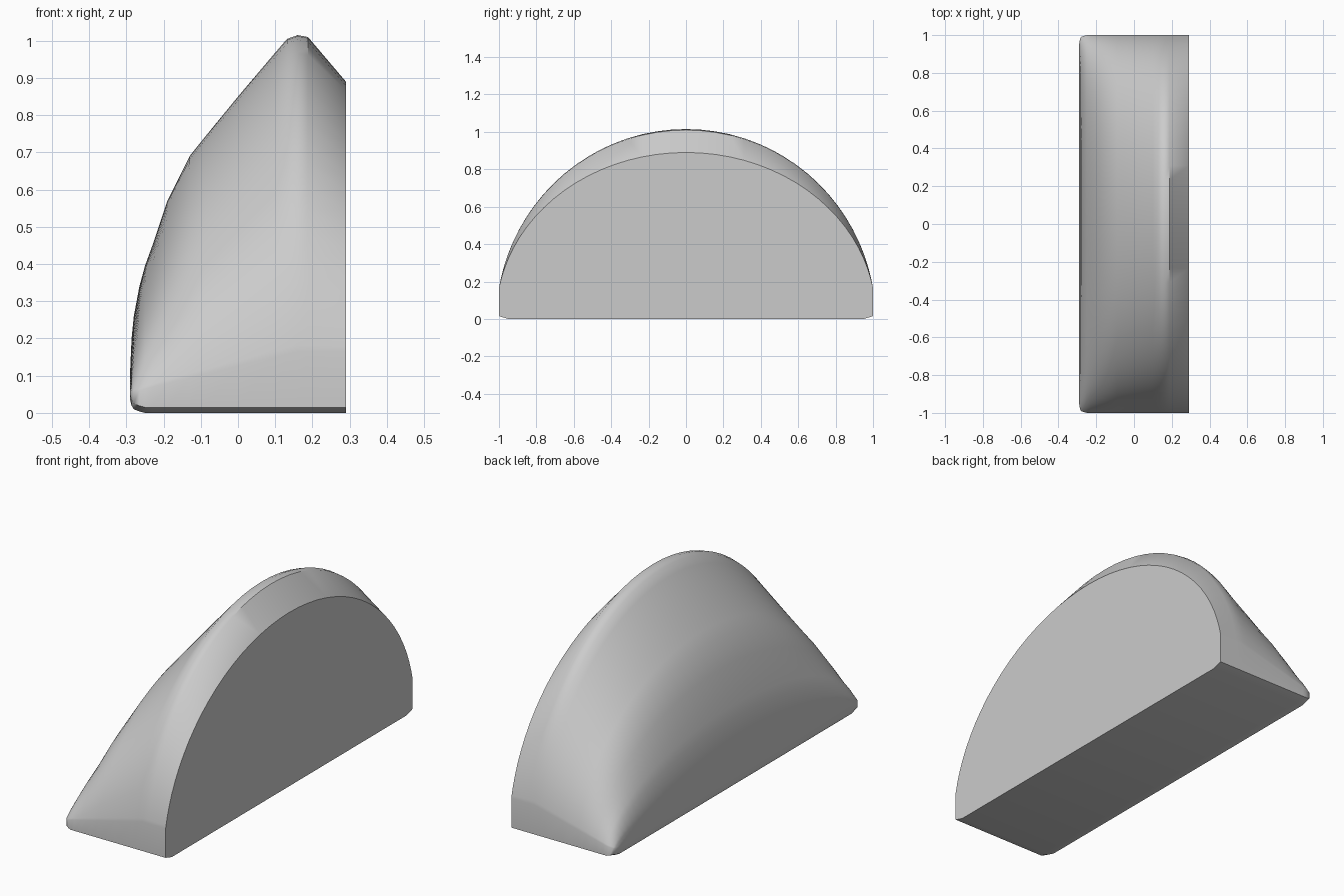
import bpy, bmesh, math

cube = bpy.data.objects.get("Cube")
if cube:
    bpy.data.objects.remove(cube)

# Single plain grey
grey = bpy.data.materials.new("plain grey")
grey.use_nodes = True
colour = (0.6, 0.6, 0.6, 1)
grey.diffuse_color = colour
grey.node_tree.nodes["Principled BSDF"].inputs["Base Color"].default_value = colour

# Crown profile: x, crown height, bottom height, half width
STATIONS = [
    (-0.29, 0.11, 0.035, 0.955), (-0.286, 0.2, 0.02, 0.98),
    (-0.28, 0.26, 0.01, 0.99), (-0.265, 0.34, 0.004, 0.996),
    (-0.25, 0.395, 0, 1), (-0.23, 0.45, 0, 1), (-0.19, 0.57, 0, 1),
    (-0.13, 0.69, 0, 1), (-0.09, 0.74, 0, 1), (0, 0.85, 0, 1),
    (0.1, 0.968, 0, 1), (0.132, 1.005, 0, 1), (0.16, 1.015, 0, 1),
    (0.188, 1.01, 0, 1), (0.29, 0.89, 0, 1),
]
SEGMENTS = 40
RADIUS = 1.015
FOOT = math.sqrt(RADIUS ** 2 - 1)


def section(x, top, bottom, half):
    """Arch over a short upright wall, with a chamfered foot."""
    wall = 0.055 + 0.11 * min(1, (x + 0.29) / 0.45)
    points = [(x, -half + 0.05, bottom), (x, -half, bottom + 0.015)]
    for i in range(SEGMENTS + 1):
        y = -math.cos(math.pi * i / SEGMENTS)
        rise = (math.sqrt(RADIUS ** 2 - y * y) - FOOT) / (RADIUS - FOOT)
        points.append((x, y * half, wall + (top - wall) * rise))
    points += [(x, half, bottom + 0.015), (x, half - 0.05, bottom)]
    return points


# Loft the arches from the low side to the flat side
bm = bmesh.new()
rings = [[bm.verts.new(p) for p in section(*s)] for s in STATIONS]
for a, b in zip(rings, rings[1:]):
    for i in range(len(a)):
        j = (i + 1) % len(a)
        bm.faces.new((a[i], a[j], b[j], b[i]))
bm.faces.new(rings[0])
bm.faces.new(rings[-1])
bmesh.ops.recalc_face_normals(bm, faces=bm.faces)

mesh = bpy.data.meshes.new("arched_wedge")
bm.to_mesh(mesh)
bm.free()
mesh.materials.append(grey)
body = bpy.data.objects.new("arched_wedge", mesh)
bpy.context.collection.objects.link(body)
bpy.context.view_layer.objects.active = body
body.select_set(True)
bpy.ops.object.shade_smooth_by_angle(angle=math.radians(38))
